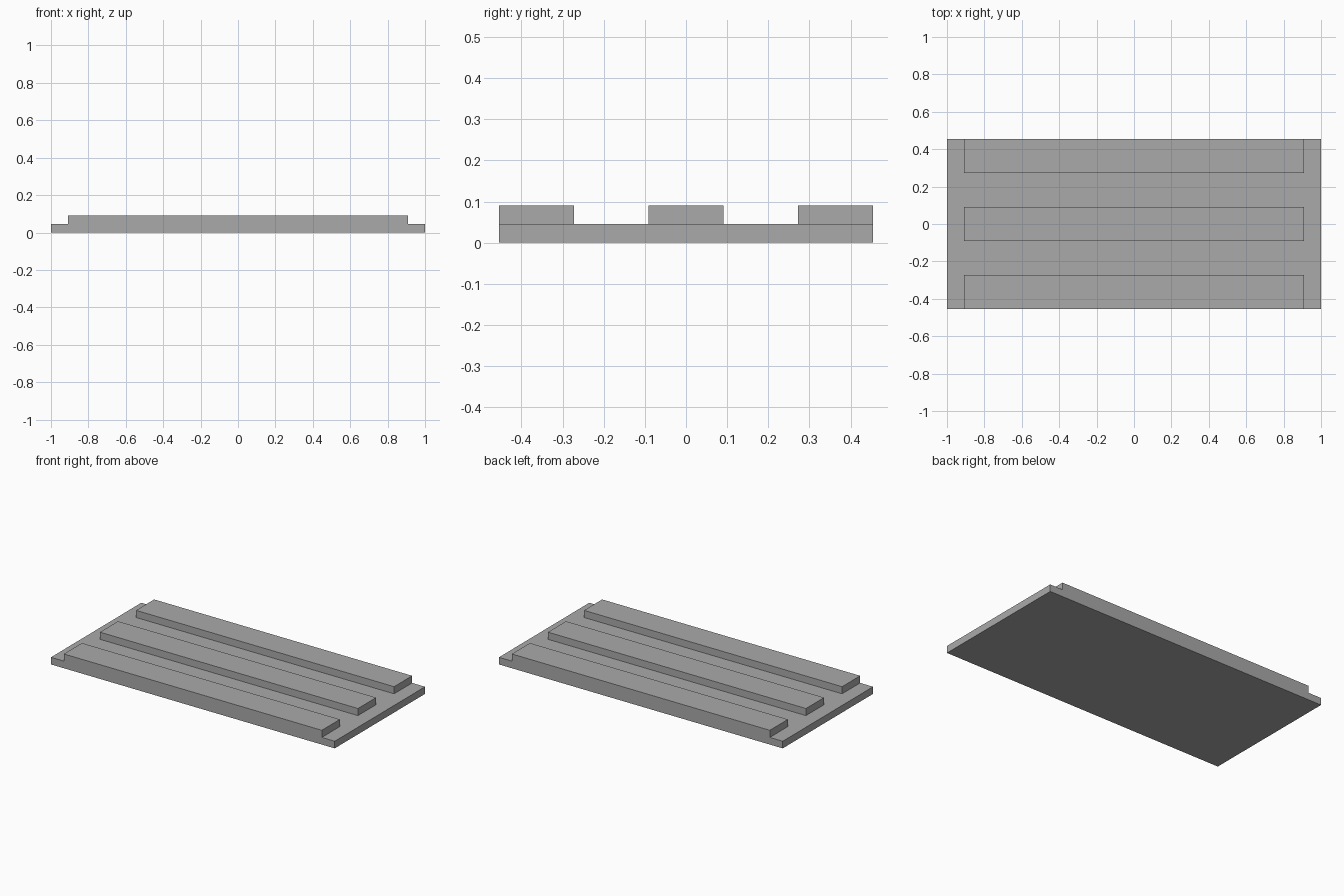
import bpy
import bmesh
from mathutils import Matrix, Vector

if "Cube" in bpy.data.objects:
    bpy.data.objects.remove(bpy.data.objects["Cube"], do_unlink=True)

U = 1 / 11                      # layout unit
LENGTH, DEPTH = 22 * U, 10 * U
BASE_H, RIB_H = U / 2, U / 2
RIB_END = 10 * U                # ribs stop short of both ends

# Plain grey material
grey = bpy.data.materials.new("plain_grey")
grey.use_nodes = True
colour = (0.4, 0.4, 0.4, 1)
grey.diffuse_color = colour
grey.node_tree.nodes["Principled BSDF"].inputs["Base Color"].default_value = colour

# Base slab
bm = bmesh.new()
bmesh.ops.create_cube(bm, size=1, matrix=Matrix.Translation((0, 0, BASE_H / 2))
                      @ Matrix.Diagonal((LENGTH, DEPTH, BASE_H, 1)))


def cut(co, normal):
    bmesh.ops.bisect_plane(bm, geom=bm.verts[:] + bm.edges[:] + bm.faces[:],
                           plane_co=co, plane_no=normal)


# Rib outlines: two end lines and four long lines
for side in (-1, 1):
    cut((side * RIB_END, 0, 0), (1, 0, 0))
    for y in (U, 3 * U):
        cut((0, side * y, 0), (0, 1, 0))

# Three ribs raised from the slab: front, middle and back
bm.normal_update()
ribs = []
for f in bm.faces:
    c = f.calc_center_median()
    in_rib = abs(c.y) < U or abs(c.y) > 3 * U
    if f.normal.z > 0.9 and abs(c.x) < RIB_END and in_rib:
        ribs.append(f)
raised = bmesh.ops.extrude_face_region(bm, geom=ribs)["geom"]
bmesh.ops.translate(bm, vec=Vector((0, 0, RIB_H)),
                    verts=[g for g in raised if isinstance(g, bmesh.types.BMVert)])

# Merge flat regions into single faces
bmesh.ops.dissolve_limit(bm, angle_limit=0.01, verts=bm.verts[:], edges=bm.edges[:])
bmesh.ops.recalc_face_normals(bm, faces=bm.faces[:])

mesh = bpy.data.meshes.new("ribbed_plate")
bm.to_mesh(mesh)
bm.free()
mesh.materials.append(grey)
plate = bpy.data.objects.new("ribbed_plate", mesh)
bpy.context.collection.objects.link(plate)
